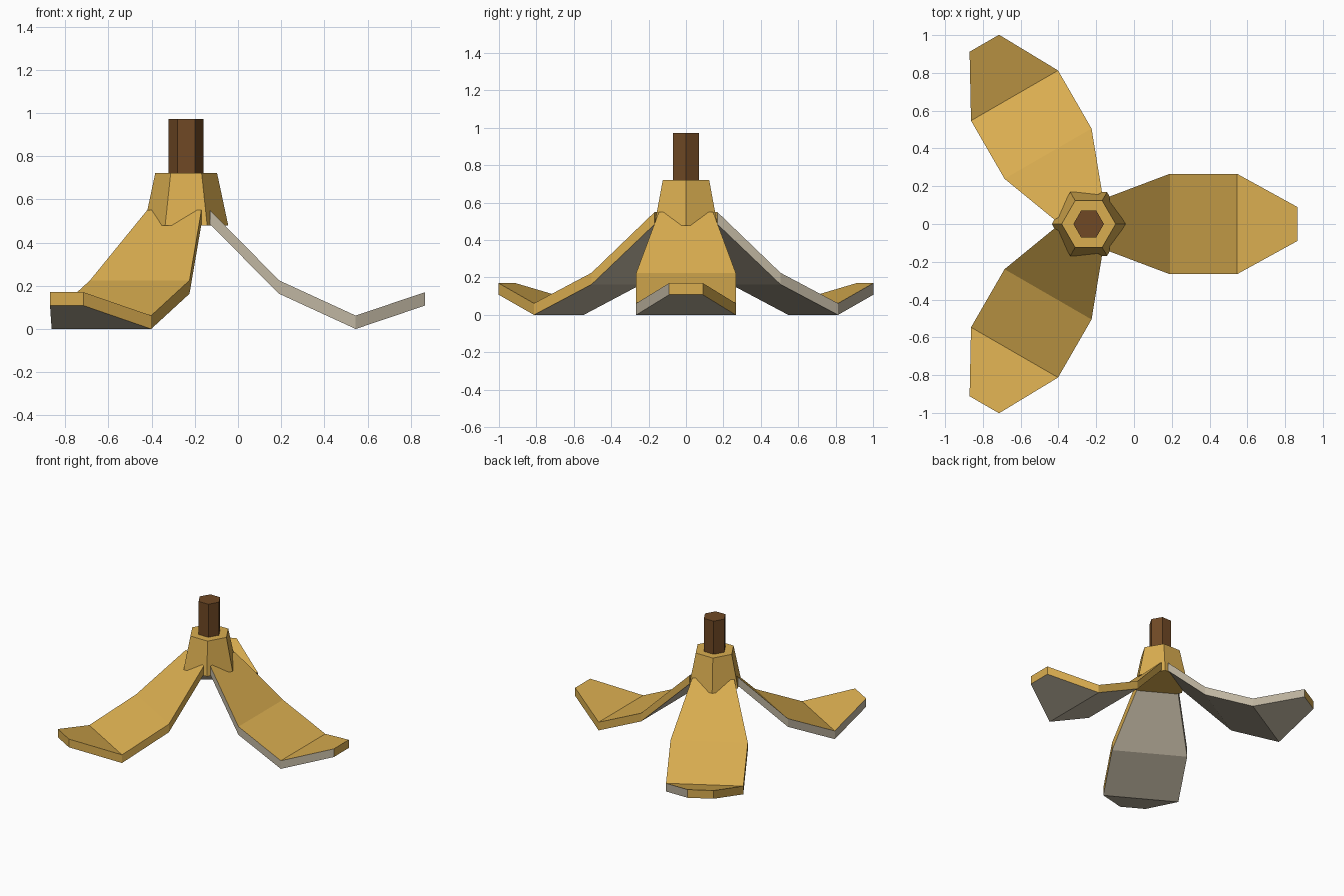
import bpy
import bmesh
import math
from mathutils import Matrix, Vector

if "Cube" in bpy.data.objects:
    bpy.data.objects.remove(bpy.data.objects["Cube"], do_unlink=True)

CENTRE = Vector((-0.24, 0, 0))


def material(name, colour):
    mat = bpy.data.materials.new(name)
    mat.use_nodes = True
    mat.diffuse_color = (*colour, 1)
    mat.node_tree.nodes["Principled BSDF"].inputs["Base Color"].default_value = (*colour, 1)
    return mat


yellow = material("peel yellow", (0.70, 0.42, 0.08))
pith = material("pith grey", (0.53, 0.47, 0.36))
brown = material("stem brown", (0.16, 0.066, 0.018))


def finish(name, bm, mats):
    mesh = bpy.data.meshes.new(name)
    bm.to_mesh(mesh)
    bm.free()
    for mat in mats:
        mesh.materials.append(mat)
    obj = bpy.data.objects.new(name, mesh)
    bpy.context.collection.objects.link(obj)
    obj.location = CENTRE
    return obj


def hex_prism(name, r_low, r_high, z_low, z_high, mat):
    """Six-sided tapered column with corners on the x axis."""
    bm = bmesh.new()
    rings = []
    for r, z in ((r_low, z_low), (r_high, z_high)):
        rings.append([bm.verts.new((r * math.cos(i * math.pi / 3),
                                    r * math.sin(i * math.pi / 3), z)) for i in range(6)])
    low, high = rings
    bm.faces.new(low[::-1])
    bm.faces.new(high)
    for i in range(6):
        j = (i + 1) % 6
        bm.faces.new((low[i], low[j], high[j], high[i]))
    return finish(name, bm, [mat])


def petal(name, angle):
    """Bent strip of peel: yellow outside, pith underneath and on one edge."""
    # distance from centre, half width, top height, bottom height
    stations = [(0.11, 0.145, 0.55, 0.485), (0.43, 0.266, 0.225, 0.163),
                (0.785, 0.266, 0.062, 0.0), (1.105, 0.09, 0.17, 0.108)]
    bm = bmesh.new()
    rings = [[bm.verts.new(p) for p in ((d, -w, top), (d, w, top), (d, w, low), (d, -w, low))]
             for d, w, top, low in stations]
    for a, b in zip(rings, rings[1:]):
        for i in range(4):
            j = (i + 1) % 4
            face = bm.faces.new((a[i], b[i], b[j], a[j]))
            face.material_index = 1 if i >= 2 else 0
    bm.faces.new(rings[0])
    bm.faces.new(rings[-1][::-1])
    bmesh.ops.recalc_face_normals(bm, faces=bm.faces)
    bmesh.ops.rotate(bm, verts=bm.verts, cent=(0, 0, 0), matrix=Matrix.Rotation(angle, 3, 'Z'))
    return finish(name, bm, [yellow, pith])


# Stem and the cap of peel below it
hex_prism("stem", 0.081, 0.081, 0.70, 0.972, brown)
hex_prism("peel_cap", 0.195, 0.143, 0.478, 0.722, yellow)

# Three drooping strips of peel
for label, turn in (("left", 0), ("back", 1), ("front", 2)):
    petal(label + "_peel_strip", turn * 2 * math.pi / 3)
